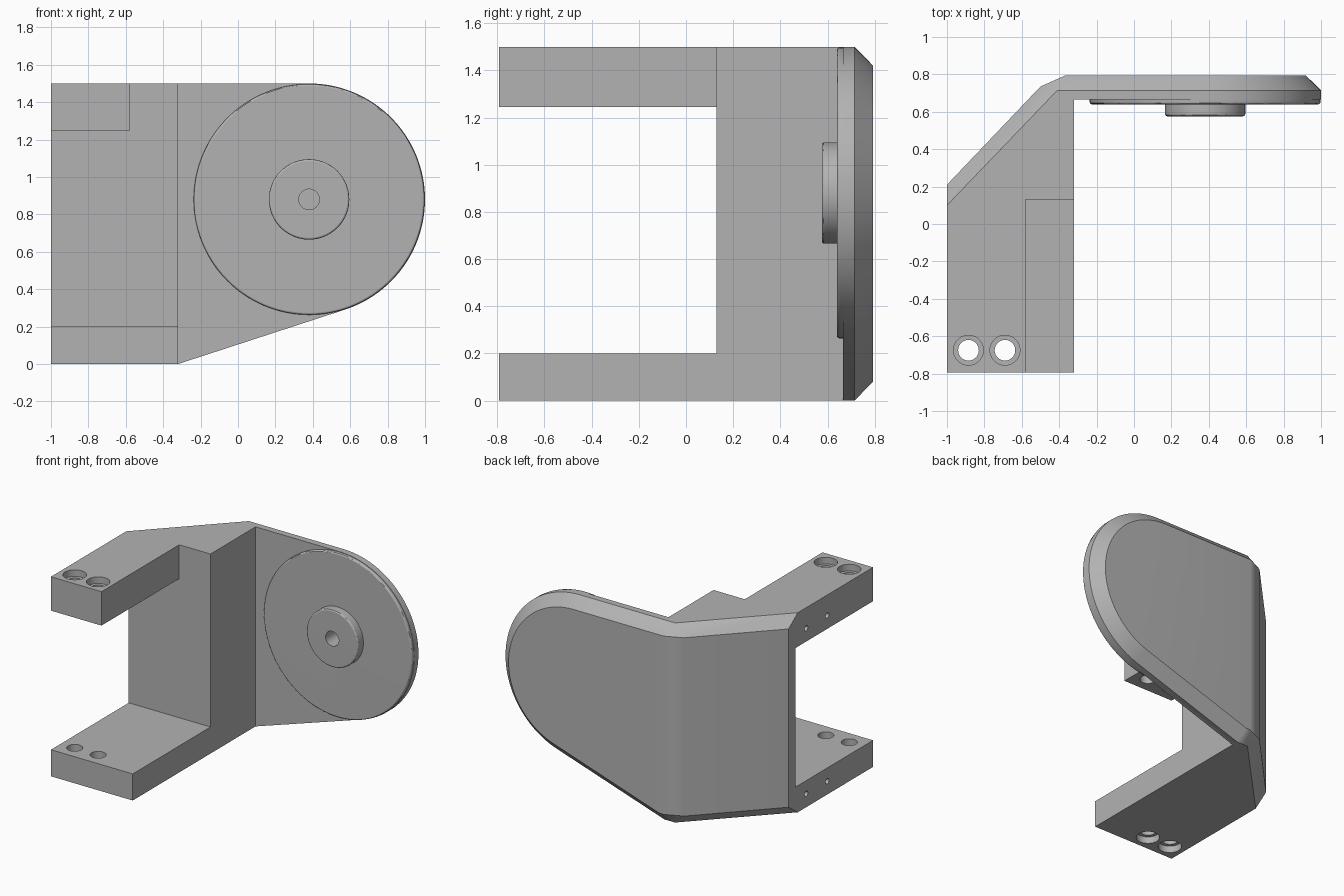
import bpy, bmesh
from math import sin, cos, tau, radians, atan2, acos, hypot
from mathutils import Matrix, Vector

if "Cube" in bpy.data.objects:
    bpy.data.objects.remove(bpy.data.objects["Cube"], do_unlink=True)

grey = bpy.data.materials.new("plain grey")
grey.use_nodes = True
colour = (0.45, 0.45, 0.45, 1)
grey.diffuse_color = colour
grey.node_tree.nodes["Principled BSDF"].inputs["Base Color"].default_value = colour

HEIGHT, BACK, FRONT, RIM = 1.5, 0.793, -0.793, 0.715   # overall limits, chamfer start
PLATE_Y, INNER_X, WALL_Y, CH = 0.665, -0.32, 0.13, 0.08
CX, CZ, R = 0.38, 0.88, 0.62                           # round end of the plate


def make_object(name, bm):
    bmesh.ops.recalc_face_normals(bm, faces=bm.faces)
    mesh = bpy.data.meshes.new(name)
    bm.to_mesh(mesh)
    bm.free()
    mesh.materials.append(grey)
    obj = bpy.data.objects.new(name, mesh)
    bpy.context.collection.objects.link(obj)
    return obj


def box(name, low, high):
    low, high = Vector(low), Vector(high)
    bm = bmesh.new()
    bmesh.ops.create_cube(bm, size=1, matrix=Matrix.Translation((low + high) / 2)
                          @ Matrix.Diagonal((*(high - low), 1)))
    return make_object(name, bm)


def cylinder(name, centre, radius, length, axis, bevel=0, segments=48):
    """Cylinder along an axis; the bevel rounds the end facing -y."""
    bm = bmesh.new()
    turn = Vector((0, 0, 1)).rotation_difference(Vector(axis)).to_matrix().to_4x4()
    bmesh.ops.create_cone(bm, cap_ends=True, segments=segments, radius1=radius,
                          radius2=radius, depth=length,
                          matrix=Matrix.Translation(centre) @ turn)
    if bevel:
        front = min(v.co.y for v in bm.verts) + 1e-4
        rim = [e for e in bm.edges if all(v.co.y < front for v in e.verts)]
        bmesh.ops.bevel(bm, geom=rim, offset=bevel, segments=3, profile=0.5,
                        affect='EDGES')
    return make_object(name, bm)


def cut(obj, cutter):
    mod = obj.modifiers.new("cut", 'BOOLEAN')
    mod.operation, mod.solver, mod.object = 'DIFFERENCE', 'EXACT', cutter
    with bpy.context.temp_override(object=obj, active_object=obj):
        bpy.ops.object.modifier_apply(modifier=mod.name)
    bpy.data.objects.remove(cutter, do_unlink=True)


def smooth(obj):
    bpy.ops.object.select_all(action='DESELECT')
    obj.select_set(True)
    bpy.context.view_layer.objects.active = obj
    bpy.ops.object.shade_smooth_by_angle(angle=radians(30))
    mod = obj.modifiers.new("flat large faces", 'WEIGHTED_NORMAL')
    mod.keep_sharp = True


def round_end(radius, y):
    return [(CX + radius * cos(tau * i / 128), y, CZ + radius * sin(tau * i / 128))
            for i in range(128)]


# Bracket: one chamfered hull, carved into the column, plate and arms
points = round_end(R, PLATE_Y) + round_end(R, RIM) + round_end(R - CH, BACK)
plan = [(-1, FRONT), (INNER_X, FRONT), (INNER_X, RIM), (-0.41, RIM), (-1, 0.1)]
inset_plan = [(-1, 0.21), (-0.5, 0.735), (-0.37, BACK)]
for z, inset in ((0, CH), (HEIGHT, HEIGHT - CH)):
    points += [(x, y, z) for x, y in plan]
    points += [(x, y, inset) for x, y in inset_plan]
# corner where the chamfer follows the sloping lower edge
dx, dz = CX - INNER_X, CZ
slope = atan2(dz, dx) - (tau / 4 - acos(R / hypot(dx, dz)))
points.append((INNER_X - CH * (1 - cos(slope)) / sin(slope), BACK, CH))

bm = bmesh.new()
for p in points:
    bm.verts.new(p)
hull = bmesh.ops.convex_hull(bm, input=bm.verts)
loose = {g for g in hull["geom_interior"] + hull["geom_unused"]
         if isinstance(g, bmesh.types.BMVert)}
bmesh.ops.delete(bm, geom=list(loose), context='VERTS')
bmesh.ops.dissolve_limit(bm, angle_limit=radians(0.5), verts=bm.verts, edges=bm.edges)
bracket = make_object("bracket", bm)

cut(bracket, box("plate_space", (INNER_X, -1, -1), (2, PLATE_Y, 2)))
cut(bracket, box("arm_gap", (-2, -1, 0.2), (1, WALL_Y, 1.245)))
cut(bracket, box("upper_arm_notch", (-0.58, -1, 1), (1, WALL_Y, 2)))

# Counterbored screw holes and small side holes in both arms
for x in (-0.885, -0.69):
    cut(bracket, cylinder("screw_hole", (x, -0.675, 0.75), 0.055, 3, (0, 0, 1)))
    for z in (0, HEIGHT):
        cut(bracket, cylinder("counterbore", (x, -0.675, z), 0.08, 0.1, (0, 0, 1)))
for z in (0.1, 1.345):
    for y in (0, -0.25):
        cut(bracket, cylinder("side_hole", (-1, y, z), 0.02, 0.3, (1, 0, 0), segments=16))
smooth(bracket)

# Round pad and hub on the front of the plate, with a blind centre hole
pad = cylinder("round_pad", (CX, 0.655, CZ), 0.617, 0.03, (0, 1, 0), 0.012, 128)
hub = cylinder("hub", (CX, 0.613, CZ), 0.215, 0.074, (0, 1, 0), 0.012, 96)
for part in (pad, hub):
    cut(part, cylinder("centre_hole", (CX, 0.6, CZ), 0.055, 0.3, (0, 1, 0)))
    smooth(part)
cut(bracket, cylinder("centre_hole", (CX, 0.65, CZ), 0.055, 0.1, (0, 1, 0)))
